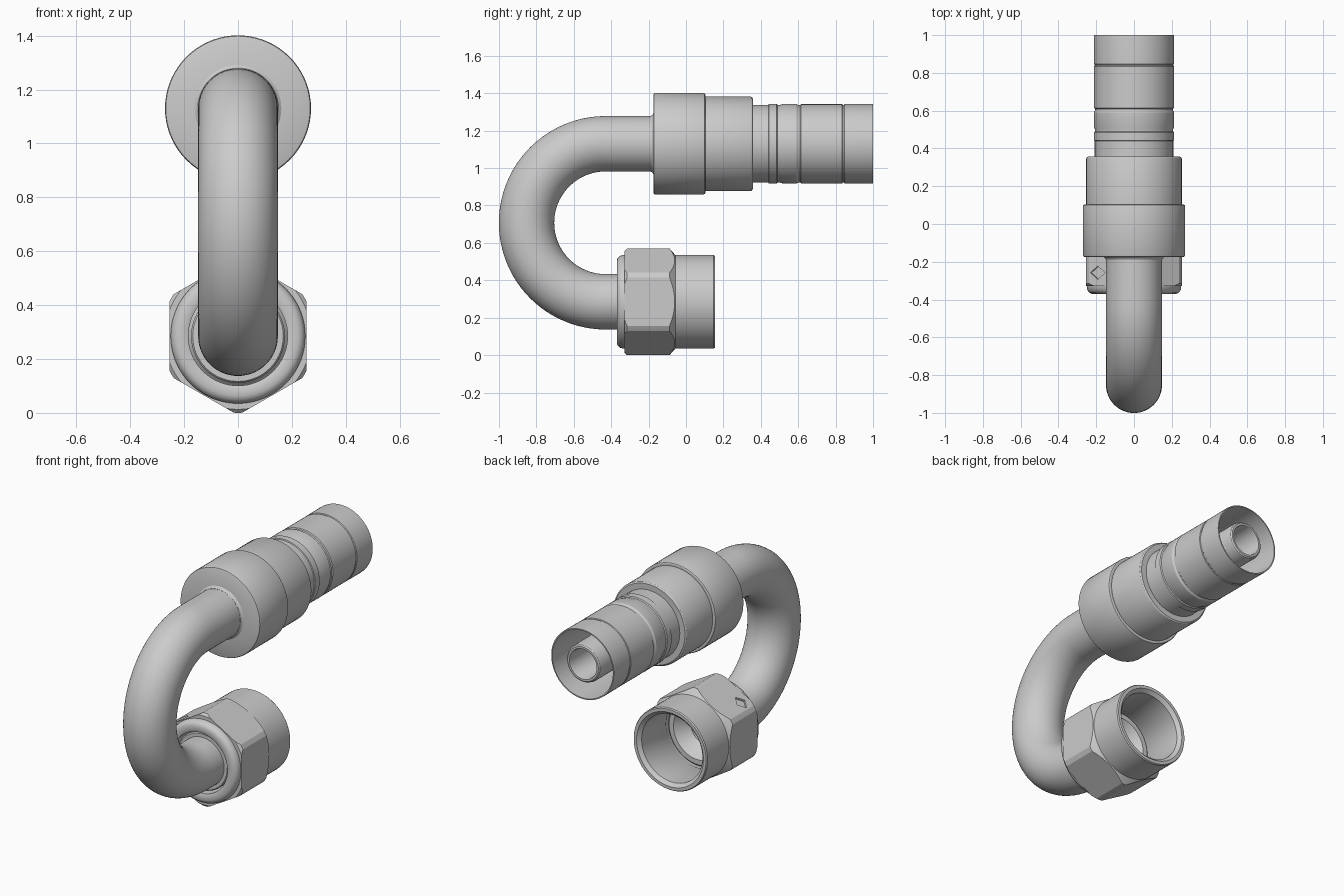
import bpy, bmesh
from math import sin, cos, pi, radians
from mathutils import Vector, Matrix

if "Cube" in bpy.data.objects:
    bpy.data.objects.remove(bpy.data.objects["Cube"])

SEG = 72
Z_TOP, Z_LOW = 1.13, 0.285       # heights of the two straight axes
BEND_R = (Z_TOP - Z_LOW) / 2
BEND_Y, BEND_Z = -0.43, (Z_TOP + Z_LOW) / 2


def finish(name, bm):
    bmesh.ops.recalc_face_normals(bm, faces=bm.faces)
    me = bpy.data.meshes.new(name)
    bm.to_mesh(me)
    bm.free()
    ob = bpy.data.objects.new(name, me)
    bpy.context.collection.objects.link(ob)
    return ob


def activate(ob):
    bpy.ops.object.select_all(action='DESELECT')
    ob.select_set(True)
    bpy.context.view_layer.objects.active = ob


def smooth(ob, angle=28):
    activate(ob)
    bpy.ops.object.shade_smooth_by_angle(angle=radians(angle))
    return ob


def bridge(bm, rings, closed):
    n = len(rings)
    for i in range(n if closed else n - 1):
        a, b = rings[i], rings[(i + 1) % n]
        for j in range(len(a)):
            k = (j + 1) % len(a)
            bm.faces.new((a[j], a[k], b[k], b[j]))


def lathe(name, profile, z):
    """Revolve a closed (y, radius) profile around a y-parallel axis."""
    bm = bmesh.new()
    rings = [[bm.verts.new((r * cos(2 * pi * j / SEG), y, z + r * sin(2 * pi * j / SEG)))
              for j in range(SEG)] for y, r in profile]
    bridge(bm, rings, True)
    return finish(name, bm)


def boolean(ob, cutter, op):
    m = ob.modifiers.new("cut", 'BOOLEAN')
    m.operation, m.object, m.solver = op, cutter, 'EXACT'
    activate(ob)
    bpy.ops.object.modifier_apply(modifier=m.name)
    bpy.data.objects.remove(cutter, do_unlink=True)


# U-bent tube with a through bore
path = [(-0.12, Z_TOP, pi / 2)]
for i in range(49):
    a = pi / 2 + pi * i / 48
    path.append((BEND_Y + BEND_R * cos(a), BEND_Z + BEND_R * sin(a), a))
path.append((-0.2, Z_LOW, 3 * pi / 2))
bm = bmesh.new()
walls = []
for radius in (0.148, 0.1):
    walls.append([[bm.verts.new((radius * cos(t), y + radius * sin(t) * cos(a), z + radius * sin(t) * sin(a)))
                   for t in (2 * pi * j / 56 for j in range(56))] for y, z, a in path])
bridge(bm, walls[0] + walls[1][::-1], True)
smooth(finish("bent_tube", bm))

# Stepped collar at the hose end
smooth(lathe("collar", [
    (-0.175, 0.11), (-0.175, 0.262), (-0.172, 0.268), (-0.165, 0.271),
    (0.094, 0.271), (0.100, 0.269), (0.103, 0.264), (0.103, 0.253),
    (0.345, 0.253), (0.352, 0.250), (0.357, 0.243), (0.357, 0.11)], Z_TOP))
smooth(lathe("tube_fillet", [(-0.19, 0.14), (-0.19, 0.149), (-0.182, 0.152),
                             (-0.174, 0.162), (-0.17, 0.14)], Z_TOP))

# Thin crimp sleeve with grooves, open at the far end
smooth(lathe("crimp_sleeve", [
    (0.34, 0.11), (0.34, 0.208), (0.44, 0.208), (0.443, 0.213), (0.485, 0.213),
    (0.49, 0.207), (0.50, 0.207), (0.515, 0.212), (0.59, 0.213), (0.60, 0.207),
    (0.61, 0.207), (0.615, 0.212), (0.835, 0.212), (0.838, 0.208), (0.844, 0.208),
    (0.848, 0.212), (0.985, 0.213), (1.0, 0.212), (1.0, 0.205), (0.43, 0.200),
    (0.43, 0.11)], Z_TOP))

# Inner hose nipple
smooth(lathe("nipple", [(-0.12, 0.088), (-0.12, 0.115), (0.975, 0.115), (0.99, 0.111),
                        (0.996, 0.104), (0.996, 0.092), (0.985, 0.088)], Z_TOP))

# Round body of the swivel nut
smooth(lathe("nut_body", [
    (-0.365, 0.184), (-0.370, 0.195), (-0.370, 0.222), (-0.364, 0.236), (-0.352, 0.246),
    (-0.335, 0.250), (-0.318, 0.250), (-0.318, 0.236), (-0.07, 0.236), (-0.07, 0.250),
    (0.148, 0.250), (0.155, 0.245), (0.155, 0.226), (0.135, 0.206), (-0.10, 0.206),
    (-0.12, 0.216), (-0.17, 0.216), (-0.20, 0.184)], Z_LOW))

# Hexagon with chamfered corners
bm = bmesh.new()
hex_r = 0.254 / cos(pi / 6)
bridge(bm, [[bm.verts.new((hex_r * sin(k * pi / 3), y, Z_LOW + hex_r * cos(k * pi / 3)))
             for k in range(6)] for y in (-0.40, 0.02)], False)
bmesh.ops.holes_fill(bm, edges=bm.edges)
nut_hex = finish("nut_hexagon", bm)
boolean(nut_hex, lathe("chamfer_form", [
    (-0.328, 0.225), (-0.328, 0.272), (-0.315, 0.285), (-0.088, 0.285),
    (-0.055, 0.248), (-0.055, 0.225)], Z_LOW), 'INTERSECT')

# Small diamond notch on the upper left flat
normal = Vector((-sin(pi / 6), 0, cos(pi / 6)))
along = Vector((-cos(pi / 6), 0, -sin(pi / 6)))
centre = Vector((0, -0.258, Z_LOW)) + normal * 0.254 + along * 0.075
bm = bmesh.new()
bridge(bm, [[bm.verts.new(centre + normal * d + along * (0.044 * cos(k * pi / 2))
                          + Vector((0, 0.036 * sin(k * pi / 2), 0))) for k in range(4)]
            for d in (-0.012, 0.06)], False)
bmesh.ops.holes_fill(bm, edges=bm.edges)
boolean(nut_hex, finish("diamond_cutter", bm), 'DIFFERENCE')
smooth(nut_hex, 15)

# Flared tube seat held inside the nut
smooth(lathe("tube_seat", [
    (-0.345, 0.14), (-0.345, 0.168), (-0.338, 0.174), (-0.20, 0.174), (-0.165, 0.205),
    (-0.125, 0.205), (-0.115, 0.195), (-0.115, 0.165), (-0.19, 0.1), (-0.21, 0.1),
    (-0.21, 0.14)], Z_LOW))
